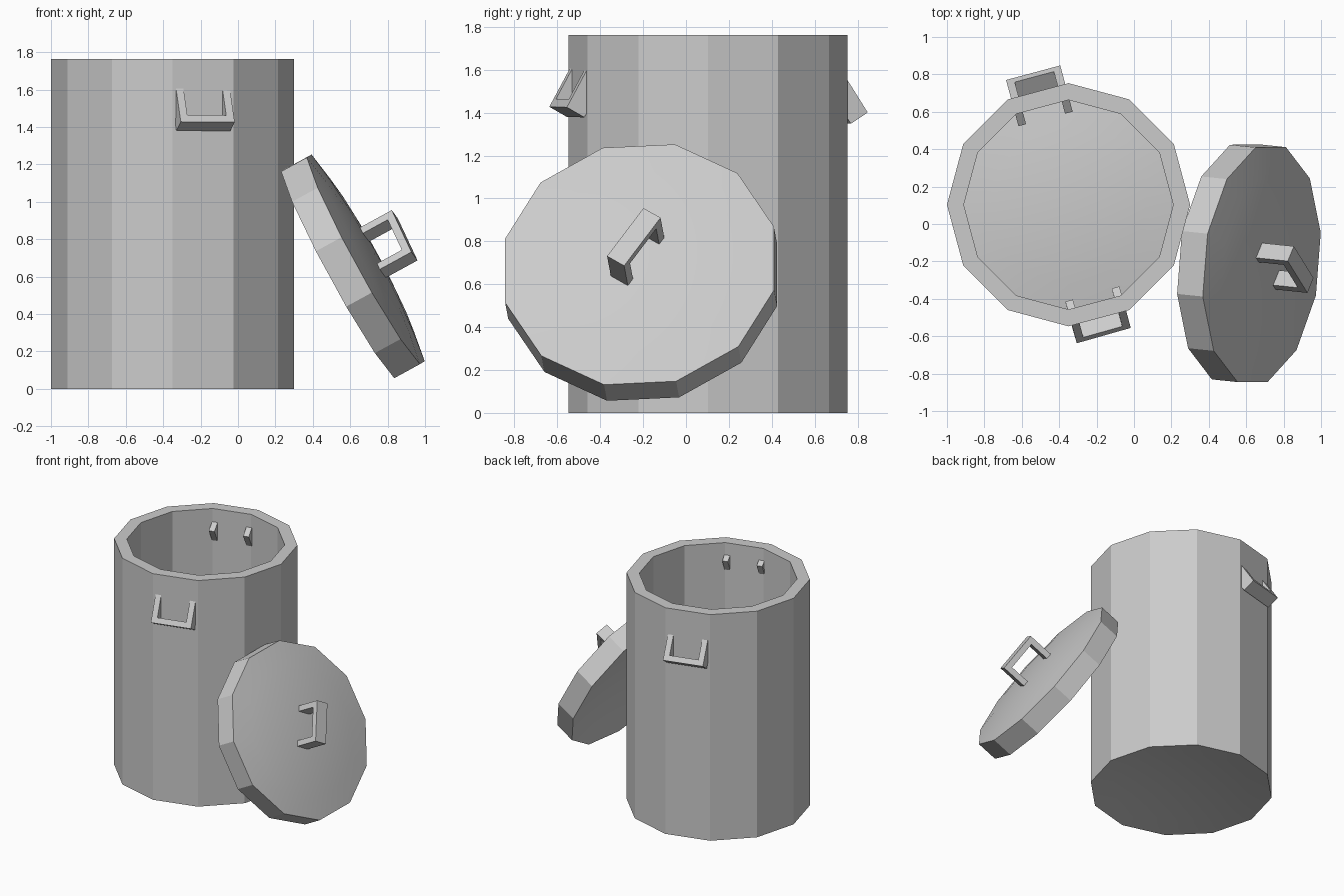
import bpy, bmesh, math
from mathutils import Vector, Matrix

if "Cube" in bpy.data.objects:
    bpy.data.objects.remove(bpy.data.objects["Cube"])

SIDES = 12


def frame(origin, x, z):
    """Matrix with the given z axis and an x axis made square to it."""
    z = Vector(z).normalized()
    x = Vector(x)
    x = (x - z * x.dot(z)).normalized()
    m = Matrix((x, z.cross(x), z)).transposed().to_4x4()
    m.translation = Vector(origin)
    return m


def finish(bm, name, matrix):
    bmesh.ops.recalc_face_normals(bm, faces=bm.faces)
    bm.transform(matrix)
    me = bpy.data.meshes.new(name)
    bm.to_mesh(me)
    bm.free()
    ob = bpy.data.objects.new(name, me)
    bpy.context.collection.objects.link(ob)
    return ob


def dome(r, z, rise):
    """Profile points of a shallow dome from its rim to its pole."""
    return [(r * k, z + rise * (1 - k * k)) for k in (1, 0.75, 0.5, 0.25, 0)]


def lathe(name, profile, matrix):
    """Twelve-sided turned solid; profile is (radius, height), poles at r = 0."""
    bm = bmesh.new()
    rings = []
    for r, z in profile:
        n = SIDES if r else 1
        rings.append([bm.verts.new((r * math.cos(math.tau * i / SIDES),
                                    r * math.sin(math.tau * i / SIDES), z))
                      for i in range(n)])
    for a, b in zip(rings, rings[1:]):
        for i in range(SIDES):
            j = (i + 1) % SIDES
            quad = [a[i % len(a)], a[j % len(a)], b[j % len(b)], b[i % len(b)]]
            bm.faces.new(list(dict.fromkeys(quad)))
    ob = finish(bm, name, matrix)
    bpy.ops.object.select_all(action='DESELECT')
    bpy.context.view_layer.objects.active = ob
    ob.select_set(True)
    bpy.ops.object.shade_smooth_by_angle(angle=math.radians(25))
    return ob


def handle(name, origin, bar, out, length=0.30, depth=0.28, width=0.097, t=0.042):
    """U-shaped handle; origin is the middle of the grip's outer face."""
    h = length / 2
    outline = [(-h, -depth), (-h, 0), (h, 0), (h, -depth),
               (h - t, -depth), (h - t, -t), (t - h, -t), (t - h, -depth)]
    bm = bmesh.new()
    face = bm.faces.new([bm.verts.new((x, -width / 2, z)) for x, z in outline])
    ext = bmesh.ops.extrude_face_region(bm, geom=[face])
    verts = [v for v in ext["geom"] if isinstance(v, bmesh.types.BMVert)]
    bmesh.ops.translate(bm, verts=verts, vec=(0, width, 0))
    return finish(bm, name, frame(origin, bar, out))


# Open bin body with thick wall and a floor domed slightly upwards
bin_c = Vector((-0.35, 0.103, 0))
lathe("bin_body",
      dome(0.65, 0, 0.055)[::-1] + [(0.65, 1.763), (0.56, 1.763)]
      + dome(0.56, 0.09, 0.045),
      Matrix.Translation(bin_c))

# Side handles, tilted and pushed through the wall
for name, sign, rad, z, tilt, depth in (("front_handle", 1, 0.682, 1.403, 61, 0.30),
                                        ("back_handle", -1, 0.69, 1.375, 57, 0.32)):
    a = math.radians(-75)
    radial = Vector((math.cos(a), math.sin(a), 0)) * sign
    tangent = Vector((-math.sin(a), math.cos(a), -0.035 * (sign > 0)))
    tilt = math.radians(tilt)
    out = radial * math.cos(tilt) - Vector((0, 0, math.sin(tilt)))
    handle(name, bin_c + radial * rad + Vector((0, 0, z)), tangent, out, depth=depth)

# Domed lid leaning against the bin, hollow below
normal = Vector((0.874, -0.09, 0.478)).normalized()
lid_c = Vector((0.683, -0.217, 0.692))
lathe("lid", dome(0.652, -0.157, 0.055)[::-1] + dome(0.652, 0, 0.055),
      frame(lid_c, (-0.286, 0.165, 0.563), normal))

# Lid handle
handle("lid_handle", lid_c + normal * 0.238 + Vector((0, -0.005, 0.015)),
       (-0.107, 0.17, 0.223), normal)
